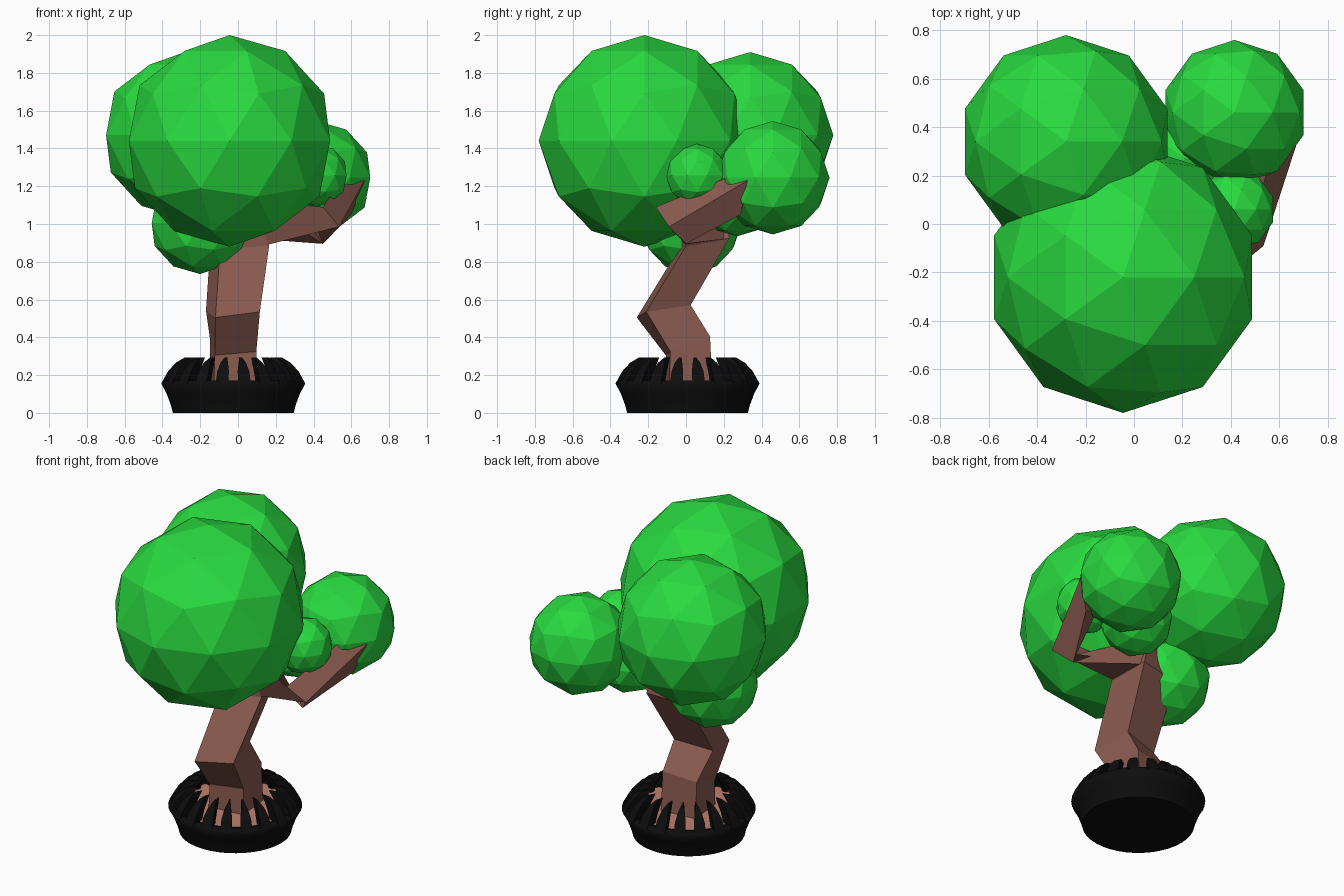
import bpy, bmesh
from math import sin, cos, pi
from mathutils import Vector

if "Cube" in bpy.data.objects:
    bpy.data.objects.remove(bpy.data.objects["Cube"])


def material(name, rgb):
    m = bpy.data.materials.new(name)
    m.diffuse_color = (*rgb, 1)
    m.use_nodes = True
    m.node_tree.nodes["Principled BSDF"].inputs["Base Color"].default_value = m.diffuse_color
    return m


GREEN = material("leaf_green", (0.022, 0.70, 0.05))
BROWN = material("bark_brown", (0.26, 0.105, 0.08))
SOIL = material("soil_clay", (0.52, 0.22, 0.16))
BLACK = material("pot_black", (0.004, 0.004, 0.004))
POT = Vector((-0.025, 0.008, 0))


def finish(bm, name, mat):
    bmesh.ops.recalc_face_normals(bm, faces=bm.faces)
    me = bpy.data.meshes.new(name)
    bm.to_mesh(me)
    bm.free()
    me.materials.append(mat)
    ob = bpy.data.objects.new(name, me)
    bpy.context.collection.objects.link(ob)
    return ob


def loft(bm, rings):
    """Skin a list of equal-sized closed rings and cap both ends."""
    rows = [[bm.verts.new(p) for p in r] for r in rings]
    n = len(rows[0])
    for a, b in zip(rows, rows[1:]):
        for i in range(n):
            j = (i + 1) % n
            bm.faces.new((a[i], a[j], b[j], b[i]))
    bm.faces.new(rows[0])
    bm.faces.new(rows[-1])


def square(c, u, v):
    c, u, v = Vector(c), Vector(u), Vector(v)
    return [c - u - v, c + u - v, c + u + v, c - u + v]


def circle(r, z, n=40):
    return [POT + Vector((r * cos(2 * pi * i / n), r * sin(2 * pi * i / n), z)) for i in range(n)]


# Leaf clumps: low-poly balls
clumps = [((-0.045, -0.22, 1.44), 0.56), ((-0.28, 0.34, 1.47), 0.44),
          ((0.415, 0.46, 1.245), 0.30), ((0.416, 0.06, 1.257), 0.167),
          ((-0.20, 0.025, 1.005), 0.27), ((0.21, 0.27, 1.145), 0.21)]
for k, (pos, r) in enumerate(clumps, 1):
    bm = bmesh.new()
    bmesh.ops.create_icosphere(bm, subdivisions=2, radius=r)
    finish(bm, f"leaf_clump_{k}", GREEN).location = pos

# Crooked four-sided trunk
bm = bmesh.new()
loft(bm, [
    square((-0.025, 0.015, 0.14), (0.113, 0.01, 0), (-0.01, 0.115, 0)),
    square((-0.025, 0.01, 0.355), (0.11, 0.012, 0.01), (-0.012, 0.105, 0.04)),
    square((-0.027, -0.118, 0.538), (0.1175, 0.025, 0.015), (-0.025, 0.1175, 0.018)),
    square((0.01, 0.095, 0.895), (0.13, 0.02, 0.01), (-0.025, 0.115, 0.02)),
    square((-0.09, 0.05, 1.30), (0.09, 0.02, 0.02), (-0.02, 0.09, 0.02))])
finish(bm, "trunk", BROWN)

# Side branch with an elbow
bm = bmesh.new()
loft(bm, [
    [(0.12, 0.20, 0.92), (0.155, 0.0, 0.89), (0.10, 0.0, 1.12), (0.05, 0.20, 1.12)],
    [(0.45, 0.0, 0.895), (0.535, -0.09, 0.985), (0.45, -0.16, 1.09), (0.37, -0.07, 1.01)],
    [(0.60, 0.29, 1.05), (0.67, 0.325, 1.23), (0.57, 0.30, 1.28), (0.50, 0.27, 1.10)]])
finish(bm, "branch", BROWN)

# Pot bowl: flared wall with a small inner lip
bm = bmesh.new()
loft(bm, [circle(r, z) for r, z in
          [(0.32, 0), (0.33, 0.04), (0.352, 0.10), (0.381, 0.155), (0.365, 0.172), (0.32, 0.165), (0.31, 0.10)]])
pot = finish(bm, "pot", BLACK)
for p in pot.data.polygons:
    p.use_smooth = len(p.vertices) == 4

# Soil disc
bm = bmesh.new()
loft(bm, [circle(0.33, 0.10), circle(0.33, 0.162)])
finish(bm, "soil", SOIL)

# Ring of inward-curving pot teeth
bm = bmesh.new()
TEETH = 20
profile = [(0.381, 0.29, 0.155, 0.034), (0.345, 0.265, 0.22, 0.031),
           (0.305, 0.235, 0.265, 0.020), (0.262, 0.215, 0.292, 0.006)]
for k in range(TEETH):
    a = 2 * pi * k / TEETH + pi / TEETH
    out, side = Vector((cos(a), sin(a), 0)), Vector((-sin(a), cos(a), 0))
    rings = []
    for ro, ri, z, w in profile:
        up = POT + Vector((0, 0, z))
        rings.append([up + out * ro - side * w, up + out * ro + side * w,
                      up + out * ri + side * w * 0.4, up + out * ri - side * w * 0.4])
    loft(bm, rings)
finish(bm, "pot_teeth", BLACK)
